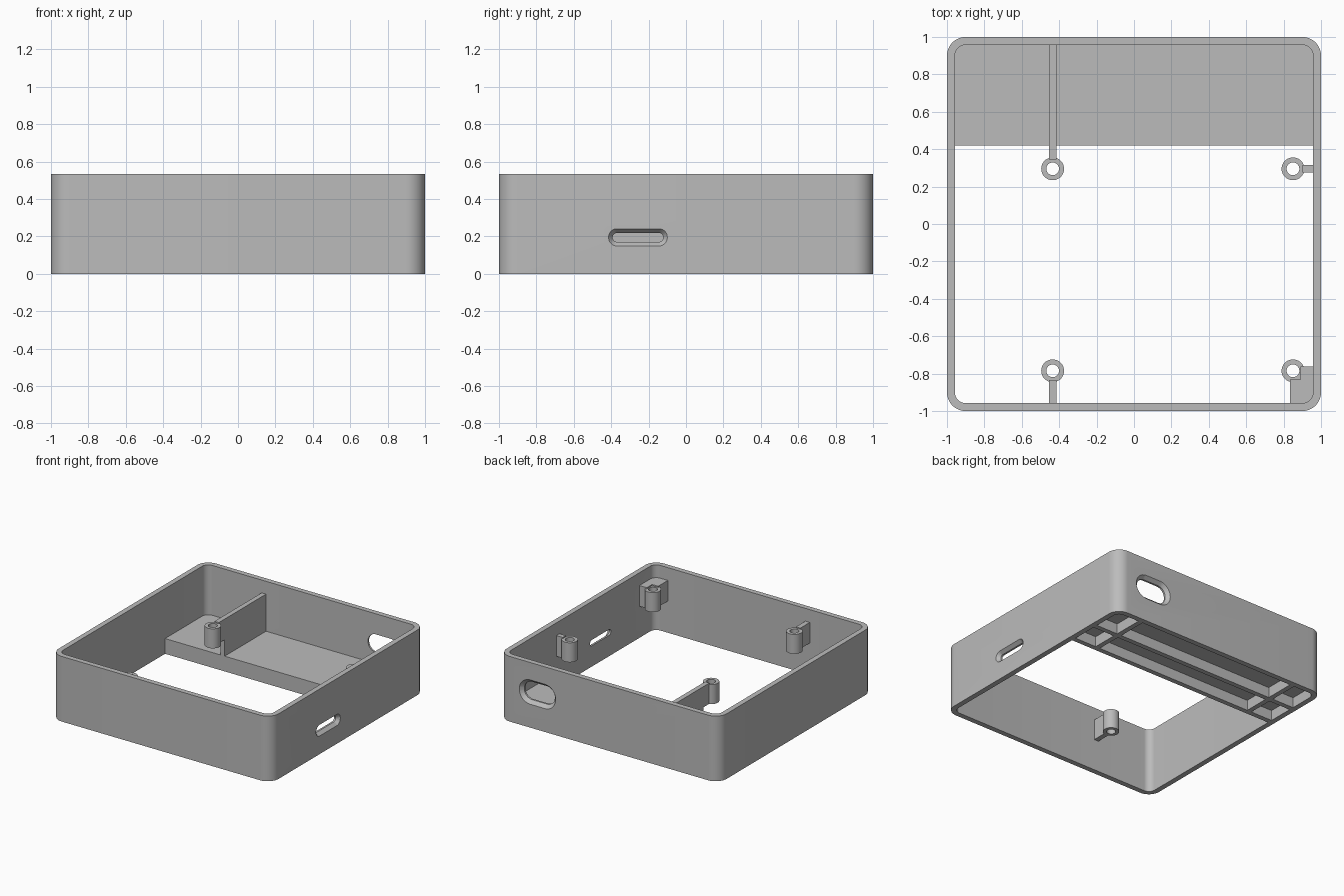
import bpy, bmesh, math
from mathutils import Vector

if "Cube" in bpy.data.objects:
    bpy.data.objects.remove(bpy.data.objects["Cube"])

H = 0.535      # case height
IN = 0.957     # inner face of the walls

grey = bpy.data.materials.new("plain_grey")
grey.diffuse_color = (0.5, 0.5, 0.5, 1)
grey.use_nodes = True
grey.node_tree.nodes["Principled BSDF"].inputs["Base Color"].default_value = grey.diffuse_color


def finish(name, bm, smooth=True):
    bmesh.ops.recalc_face_normals(bm, faces=bm.faces)
    me = bpy.data.meshes.new(name)
    bm.to_mesh(me)
    bm.free()
    ob = bpy.data.objects.new(name, me)
    bpy.context.collection.objects.link(ob)
    me.materials.append(grey)
    if smooth:
        shade(ob)
    return ob


def shade(ob):
    bpy.ops.object.select_all(action='DESELECT')
    bpy.context.view_layer.objects.active = ob
    ob.select_set(True)
    bpy.ops.object.shade_smooth_by_angle(angle=math.radians(30))


def rounded(w, h, r, n=12):
    """Rounded rectangle outline with half sizes w, h."""
    pts = []
    for i, (sx, sy) in enumerate([(1, 1), (-1, 1), (-1, -1), (1, -1)]):
        for k in range(n + 1):
            a = math.pi / 2 * (i + k / n)
            pts.append((sx * (w - r) + r * math.cos(a), sy * (h - r) + r * math.sin(a)))
    return pts


def circle(cx, cy, r, n=40):
    return [(cx + r * math.cos(2 * math.pi * i / n), cy + r * math.sin(2 * math.pi * i / n))
            for i in range(n)]


def bridge(bm, a, b):
    for i in range(len(a)):
        j = (i + 1) % len(a)
        bm.faces.new((a[i], a[j], b[j], b[i]))


def tube(name, outer, inner, z0, z1):
    bm = bmesh.new()
    loops = [[bm.verts.new((x, y, z)) for x, y in pts]
             for pts, z in [(outer, z0), (outer, z1), (inner, z1), (inner, z0)]]
    for i in range(4):
        bridge(bm, loops[i], loops[(i + 1) % 4])
    return finish(name, bm)


def box(name, x0, x1, y0, y1, z0, z1):
    bm = bmesh.new()
    bmesh.ops.create_cube(bm, size=1)
    for v in bm.verts:
        v.co = Vector(((x0 + x1) / 2 + v.co.x * (x1 - x0),
                       (y0 + y1) / 2 + v.co.y * (y1 - y0),
                       (z0 + z1) / 2 + v.co.z * (z1 - z0)))
    return finish(name, bm, False)


def slot_cut(target, place, w, h, bevel, depth):
    """Cut a stadium slot with a tapered mouth; place(u, z, d) gives a point, d = distance into wall."""
    bm = bmesh.new()
    loops = []
    for d, s in [(-0.02, 0), (0, 0), (depth, bevel), (0.1, bevel)]:
        loops.append([bm.verts.new(place(u, z, d))
                      for u, z in rounded(w - s, h - s, h - s - 0.001)])
    for a, b in zip(loops, loops[1:]):
        bridge(bm, a, b)
    bm.faces.new(loops[0])
    bm.faces.new(loops[-1])
    cutter = finish("slot_cutter", bm, False)
    cutter.hide_render = True
    mod = target.modifiers.new("slot", 'BOOLEAN')
    mod.operation = 'DIFFERENCE'
    mod.solver = 'EXACT'
    mod.object = cutter
    bpy.context.view_layer.objects.active = target
    bpy.ops.object.modifier_apply(modifier=mod.name)
    bpy.data.objects.remove(cutter)


# Outer wall, with a port slot on the right and a larger oval opening at the back
wall = tube("case_wall", rounded(1, 1, 0.1), rounded(IN, IN, 0.055), 0, H)
slot_cut(wall, lambda u, z, d: (1 - d, -0.257 + u, 0.195 + z), 0.157, 0.046, 0.022, 0.028)
slot_cut(wall, lambda u, z, d: (0.65 + u, 1 - d, 0.292 + z), 0.165, 0.1, 0.026, 0.028)
shade(wall)

# Shelf at the back with stiffening ribs underneath
box("shelf", -0.965, 0.965, 0.42, 0.965, 0.085, 0.125)
for name, y0, y1 in [("shelf_front_rib", 0.42, 0.46), ("shelf_middle_rib", 0.67, 0.71)]:
    box(name, -IN, IN, y0, y1, 0, 0.085)
for x in (-0.74, 0.74):
    for y0, y1 in [(0.46, 0.67), (0.71, IN)]:
        box("shelf_cross_rib", x - 0.02, x + 0.02, y0, y1, 0, 0.085)

# Hollow screw posts
Z0, Z1, ZR = 0.26, 0.42, 0.43
for x in (-0.435, 0.85):
    for y in (0.295, -0.785):
        tube("screw_post", circle(x, y, 0.061), circle(x, y, 0.034), Z0, Z1)

# Webs joining the posts to the walls
box("back_web", -0.455, -0.415, 0.42, 0.97, 0.11, ZR)
box("back_web_tip", -0.455, -0.415, 0.345, 0.42, Z0, ZR)
box("front_web", -0.455, -0.415, -0.97, -0.835, Z0, ZR)
box("right_web", 0.90, 0.97, 0.275, 0.315, Z0, ZR)
box("corner_block_side", 0.89, 0.965, -0.965, -0.762, Z0, ZR)
box("corner_block_front", 0.835, 0.89, -0.965, -0.832, Z0, ZR)
